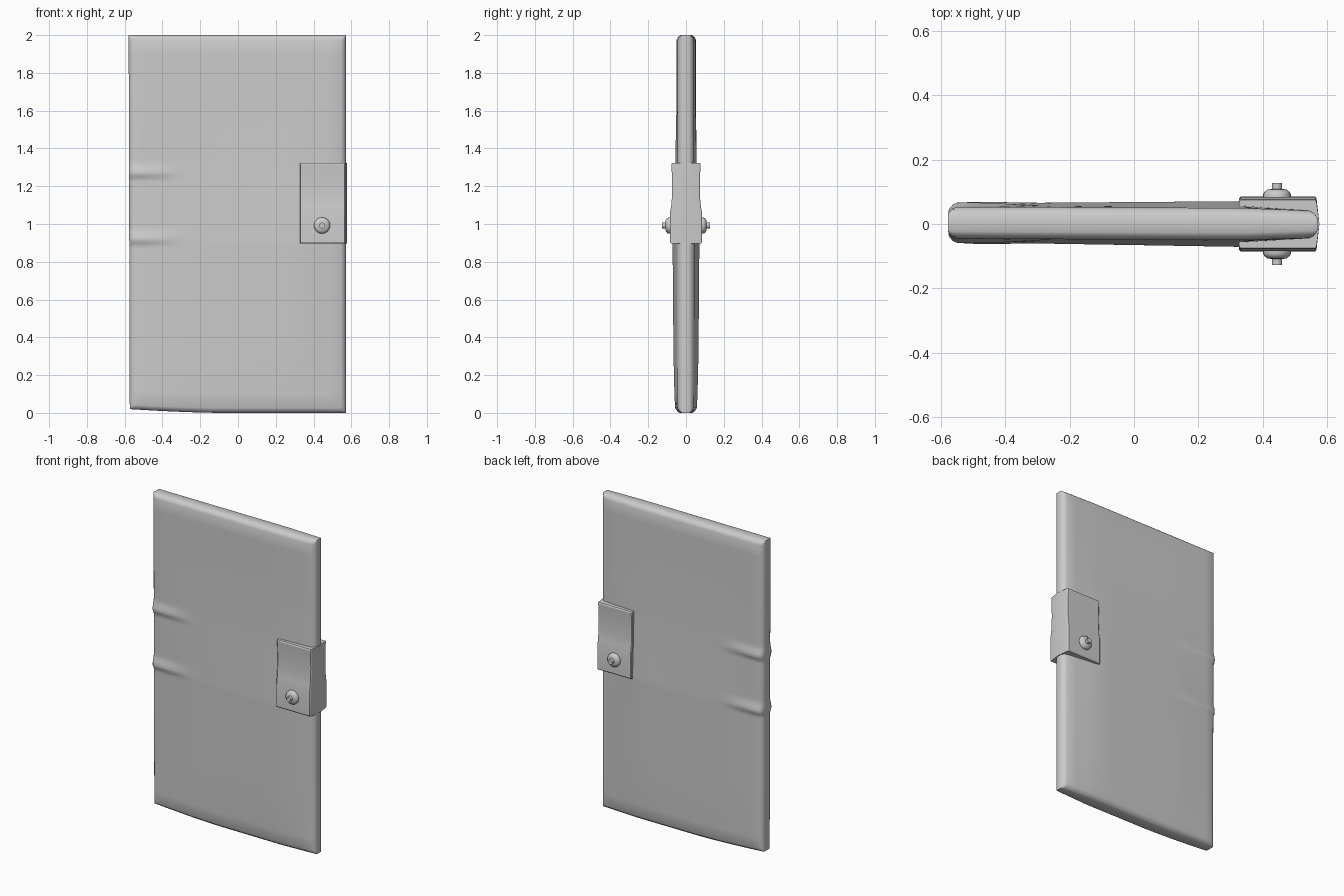
import bpy, bmesh, math

if "Cube" in bpy.data.objects:
    bpy.data.objects.remove(bpy.data.objects["Cube"])


def finish(bm, name, angle=35):
    bmesh.ops.recalc_face_normals(bm, faces=bm.faces)
    me = bpy.data.meshes.new(name)
    bm.to_mesh(me)
    bm.free()
    ob = bpy.data.objects.new(name, me)
    bpy.context.collection.objects.link(ob)
    bpy.ops.object.select_all(action='DESELECT')
    ob.select_set(True)
    bpy.context.view_layer.objects.active = ob
    bpy.ops.object.shade_smooth_by_angle(angle=math.radians(angle))
    return ob


def lerp_table(table, v):
    if v <= table[0][0]:
        return table[0][1]
    for (a, p), (b, q) in zip(table, table[1:]):
        if v <= b:
            return p + (q - p) * (v - a) / (b - a)
    return table[-1][1]


# Door panel: slightly swollen slab with rounded rim and two hinge ridges
X0, X1, Z0, Z1 = -0.576, 0.571, 0.0, 2.0
Z_SWELL = [(0, 0.055), (0.05, 0.06), (0.3, 0.066), (0.9, 0.071), (1.3, 0.057), (1.6, 0.051), (2, 0.05)]
X_SWELL = [(-0.576, 0), (-0.3, 0.65), (0.33, 1)]


def half_thickness(x, z):
    t = 0.049 + (lerp_table(Z_SWELL, z) - 0.049) * lerp_table(X_SWELL, x)
    if x > 0.33:
        t += (0.042 - t) * (x - 0.33) / 0.241
    fade = max(0, min(1, (-0.29 - x) / 0.2))
    for zc in (1.265, 0.915):
        w = 0.065 if z > zc else 0.03
        d = min(1, abs(z - zc) / w)
        t += 0.013 * fade * (1 + math.cos(math.pi * d)) / 2
    d = min(x - X0, X1 - x, z - Z0, Z1 - z)
    rim = 0.026
    if d < rim:
        t -= 0.022 * (1 - d / rim) ** 2
    return t


def stations(a, b, inner):
    rim = [0, 0.005, 0.013, 0.026]
    return [a + r for r in rim] + inner + [b - r for r in reversed(rim)]


xs = stations(X0, X1, [-0.5, -0.44, -0.38, -0.33, -0.29, -0.2, -0.1, 0, 0.1, 0.2, 0.33, 0.4, 0.48])
zs = stations(Z0, Z1, [0.1 * i for i in range(1, 9)] + [0.85 + 0.015 * i for i in range(34)]
              + [1.4 + 0.1 * i for i in range(6)])
bm = bmesh.new()
for side in (-1, 1):
    grid = []
    for z in zs:
        row = []
        for x in xs:
            lift = 0.02 * max(0, (-0.1 - x) / 0.476) ** 1.5 * max(0, 1 - z / 0.3)
            lean = -0.003 * (z - 1) if x < -0.5 else 0
            y = side * half_thickness(x, z) + 0.004 * (0.3 - x) / 0.9
            row.append(bm.verts.new((x + lean, y, z + lift)))
        grid.append(row)
    for r0, r1 in zip(grid, grid[1:]):
        for i in range(len(xs) - 1):
            bm.faces.new((r0[i], r0[i + 1], r1[i + 1], r1[i]))
bmesh.ops.bridge_loops(bm, edges=[e for e in bm.edges if e.is_boundary])
finish(bm, "door_panel", 40)

# Latch plate: profile with scooped upper part, wrapped around the door edge
half = [(0.074, 1.322), (0.078, 1.315), (0.0745, 1.26), (0.073, 1.2), (0.0745, 1.14),
        (0.079, 1.09), (0.084, 1.065), (0.085, 0.905), (0.08, 0.897)]
outline = half + [(-y, z) for y, z in reversed(half)]
bm = bmesh.new()
loops = [[bm.verts.new((x, y * s, z)) for y, z in outline]
         for x, s in ((0.327, 0.95), (0.332, 1), (0.564, 1), (0.568, 0.93))]
n = len(outline)
for a, b in zip(loops, loops[1:]):
    for i in range(n):
        j = (i + 1) % n
        bm.faces.new((a[i], a[j], b[j], b[i]))
# End caps as cross strips; the outer one bulges gently to a central ridge
for loop, ridge_x in ((loops[0], 0.327), (loops[-1], 0.577)):
    mid = [bm.verts.new((ridge_x, 0, z)) for y, z in half]
    m = len(half)
    for i in range(m - 1):
        bm.faces.new((loop[i], loop[i + 1], mid[i + 1], mid[i]))
        bm.faces.new((loop[n - 1 - i], mid[i], mid[i + 1], loop[n - 2 - i]))
    bm.faces.new((loop[0], mid[0], loop[n - 1]))
    bm.faces.new((loop[m - 1], loop[m], mid[m - 1]))
finish(bm, "latch_plate", 25)

# Latch buttons: lathed domed collar with a small pin, on both faces
PROFILE = [(0.043, 0.075), (0.043, 0.092), (0.04, 0.099), (0.03, 0.107), (0.016, 0.109), (0.016, 0.127)]
SEG = 24
for side, name in ((-1, "latch_button_front"), (1, "latch_button_back")):
    bm = bmesh.new()
    rings = [[bm.verts.new((0.445 + r * math.cos(2 * math.pi * k / SEG), side * y,
                            0.992 + r * math.sin(2 * math.pi * k / SEG))) for k in range(SEG)]
             for r, y in PROFILE]
    for a, b in zip(rings, rings[1:]):
        for k in range(SEG):
            j = (k + 1) % SEG
            bm.faces.new((a[k], a[j], b[j], b[k]))
    bm.faces.new(rings[0])
    bm.faces.new(rings[-1])
    finish(bm, name, 40)
